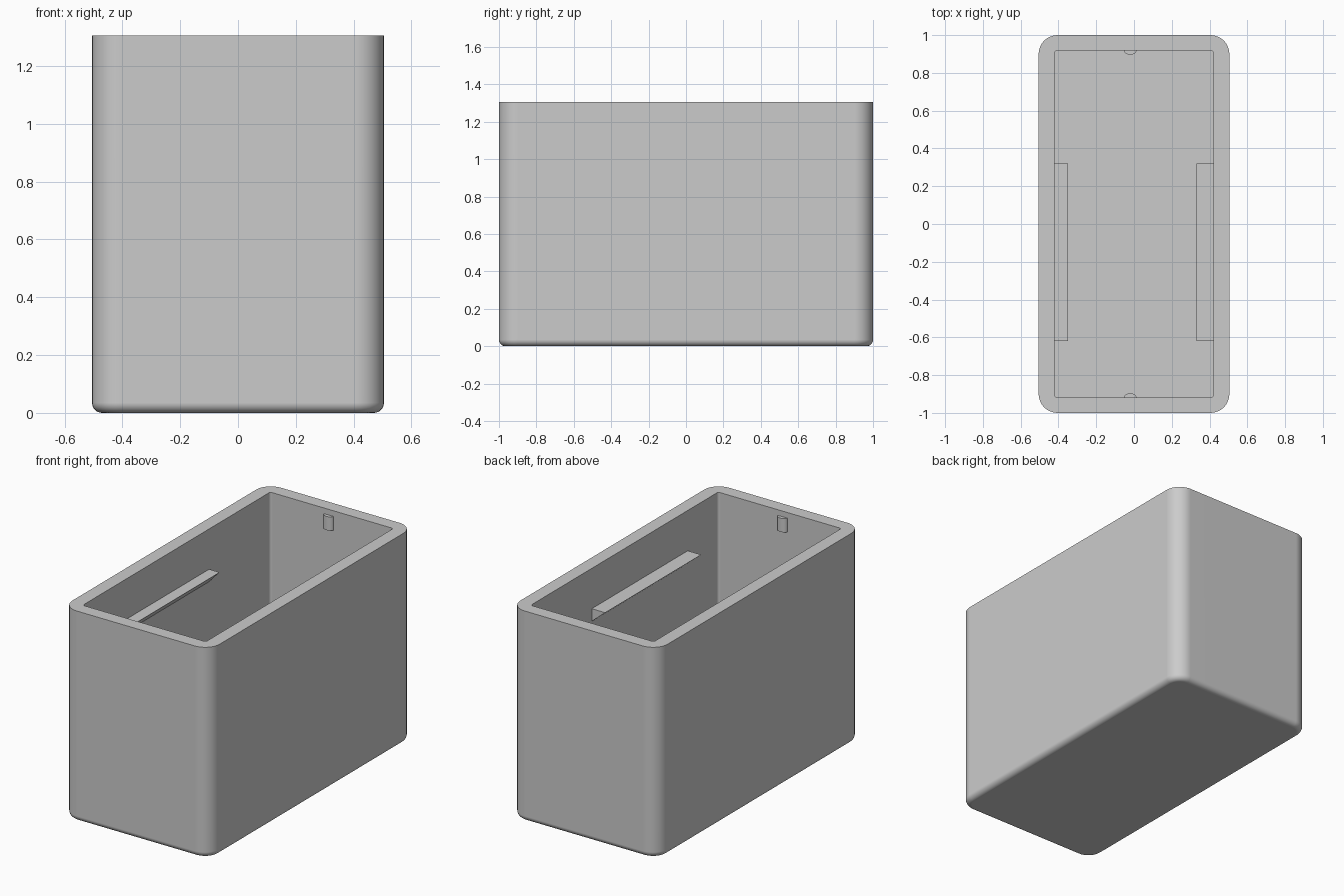
import bpy
import bmesh
import math

default = bpy.data.objects.get("Cube")
if default:
    bpy.data.objects.remove(default, do_unlink=True)

# Single grey plastic
grey = bpy.data.materials.new("plain grey")
grey.use_nodes = True
COLOUR = (0.6, 0.6, 0.6, 1.0)
grey.diffuse_color = COLOUR
grey.node_tree.nodes["Principled BSDF"].inputs["Base Color"].default_value = COLOUR

HALF_X, HALF_Y, HEIGHT = 0.505, 1.0, 1.305
CORNER, FILLET, FLOOR = 0.1, 0.035, 0.08
IN_X, IN_Y, IN_CORNER = 0.422, 0.918, 0.015
STEPS = 8


def finish(name, bm, smooth=True):
    bmesh.ops.recalc_face_normals(bm, faces=bm.faces)
    mesh = bpy.data.meshes.new(name)
    bm.to_mesh(mesh)
    bm.free()
    mesh.materials.append(grey)
    obj = bpy.data.objects.new(name, mesh)
    bpy.context.collection.objects.link(obj)
    if smooth:
        bpy.ops.object.select_all(action="DESELECT")
        obj.select_set(True)
        bpy.context.view_layer.objects.active = obj
        bpy.ops.object.shade_smooth_by_angle(angle=math.radians(30))
        weighted = obj.modifiers.new("even normals", "WEIGHTED_NORMAL")
        weighted.keep_sharp = True
    return obj


def rounded_ring(bm, hx, hy, radius, z):
    """Ring of vertices around a rounded rectangle."""
    ring = []
    for quarter, (sx, sy) in enumerate(((1, 1), (-1, 1), (-1, -1), (1, -1))):
        for i in range(STEPS + 1):
            a = (quarter + i / STEPS) * math.pi / 2
            ring.append(bm.verts.new((sx * (hx - radius) + radius * math.cos(a),
                                      sy * (hy - radius) + radius * math.sin(a), z)))
    return ring


def prism(name, profile, to_point, start, end, smooth=False):
    """Extrude a closed 2D profile between two positions."""
    bm = bmesh.new()
    a, b = [[bm.verts.new(to_point(u, v, t)) for u, v in profile] for t in (start, end)]
    bm.faces.new(a)
    bm.faces.new(b)
    n = len(profile)
    for i in range(n):
        j = (i + 1) % n
        bm.faces.new((a[i], a[j], b[j], b[i]))
    return finish(name, bm, smooth)


# Open bin: rounded underside, straight walls, flat rim, inner cavity
bm = bmesh.new()
rings = []
for i in range(7):
    a = i / 6 * math.pi / 2
    inset = FILLET * (1 - math.sin(a))
    rings.append(rounded_ring(bm, HALF_X - inset, HALF_Y - inset, CORNER - inset,
                              FILLET * (1 - math.cos(a))))
rings.append(rounded_ring(bm, HALF_X, HALF_Y, CORNER, HEIGHT))
rings.append(rounded_ring(bm, IN_X, IN_Y, IN_CORNER, HEIGHT))
rings.append(rounded_ring(bm, IN_X, IN_Y, IN_CORNER, FLOOR))
for low, high in zip(rings, rings[1:]):
    for i in range(len(low)):
        j = (i + 1) % len(low)
        bm.faces.new((low[i], low[j], high[j], high[i]))
bm.faces.new(rings[0])
bm.faces.new(rings[-1])
finish("bin_body", bm)

# Wedge ledges on the long inner walls
LEDGE_TOP, LEDGE_BOTTOM = 1.055, 0.973
for name, side, tip in (("left_ledge", 1, 0.33), ("right_ledge", -1, 0.35)):
    wall = IN_X + 0.005
    profile = [(side * wall, LEDGE_TOP), (side * tip, LEDGE_TOP), (side * wall, LEDGE_BOTTOM)]
    prism(name, profile, lambda u, v, t: (u, t, v), -0.62, 0.32)

# Small half-round nubs near the rim on the short inner walls
for name, side in (("back_nub", 1), ("front_nub", -1)):
    profile = []
    for i in range(13):
        a = math.pi * i / 12
        profile.append((-0.02 + 0.033 * math.cos(a),
                        side * (IN_Y + 0.002 - 0.024 * math.sin(a))))
    prism(name, profile, lambda u, v, t: (u, v, t), 1.185, 1.27, True)
